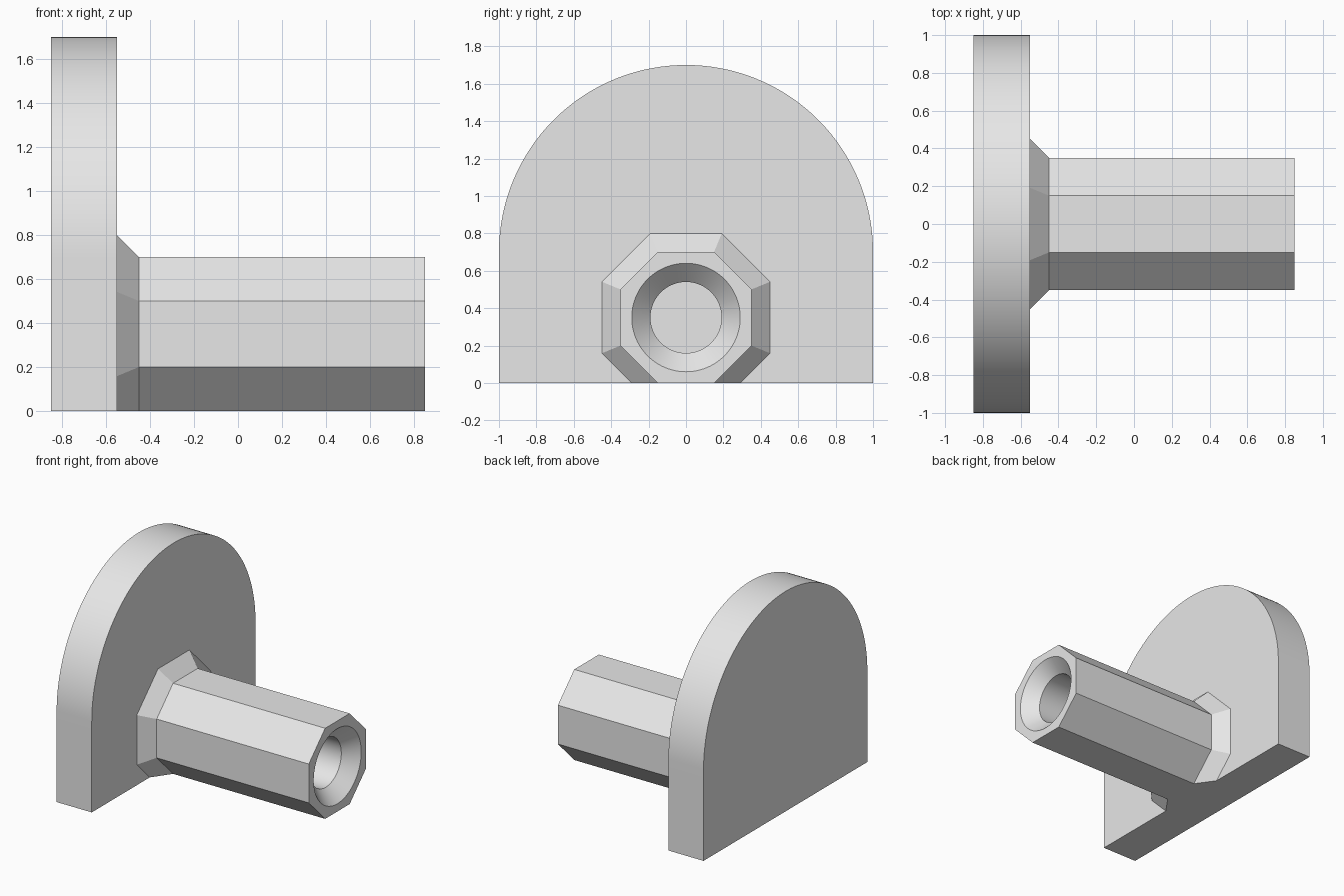
import bpy, bmesh, math

if "Cube" in bpy.data.objects:
    bpy.data.objects.remove(bpy.data.objects["Cube"])

CZ = 0.35            # height of the post axis
PLATE_X = -0.55      # front face of the plate
grey = bpy.data.materials.new("plain grey")
grey.diffuse_color = (0.8, 0.8, 0.8, 1)
grey.use_nodes = True
grey.node_tree.nodes["Principled BSDF"].inputs["Base Color"].default_value = grey.diffuse_color


def loft(name, sections):
    """Closed solid through (x, [(y, z), ...]) sections along x."""
    bm = bmesh.new()
    rings = [[bm.verts.new((x, y, z)) for y, z in pts] for x, pts in sections]
    n = len(rings[0])
    for a, b in zip(rings, rings[1:]):
        for i in range(n):
            j = (i + 1) % n
            bm.faces.new((a[i], a[j], b[j], b[i]))
    bm.faces.new(rings[0])
    bm.faces.new(rings[-1])
    bmesh.ops.recalc_face_normals(bm, faces=bm.faces)
    mesh = bpy.data.meshes.new(name)
    bm.to_mesh(mesh)
    bm.free()
    mesh.materials.append(grey)
    ob = bpy.data.objects.new(name, mesh)
    bpy.context.collection.objects.link(ob)
    return ob


def octagon(d):
    """Post section grown outward by d, with its underside kept on z = 0."""
    k = d * math.tan(math.pi / 8)
    half = [(0.15 + d * math.sqrt(2), 0), (0.35 + d, 0.2 - k),
            (0.35 + d, 0.5 + k), (0.15 + k, 0.7 + d)]
    return half + [(-y, z) for y, z in reversed(half)]


def circle(r, n=96):
    return [(r * math.cos(2 * math.pi * i / n), CZ + r * math.sin(2 * math.pi * i / n))
            for i in range(n)]


def boolean(target, tool, operation):
    mod = target.modifiers.new(operation.lower(), 'BOOLEAN')
    mod.operation, mod.solver, mod.object = operation, 'EXACT', tool
    bpy.context.view_layer.objects.active = target
    bpy.ops.object.modifier_apply(modifier=mod.name)
    bpy.data.objects.remove(tool)


# Upright plate with a round top
arch = [(math.cos(math.pi * i / 96), 0.7 + math.sin(math.pi * i / 96)) for i in range(97)]
bracket = loft("mounting_bracket",
               [(-0.85, [(1, 0)] + arch + [(-1, 0)]), (PLATE_X, [(1, 0)] + arch + [(-1, 0)])])

# Eight-sided post with a flared foot
post = loft("post", [(-0.7, octagon(0.1)), (PLATE_X, octagon(0.1)),
                     (-0.45, octagon(0)), (0.85, octagon(0))])
boolean(bracket, post, 'UNION')

# Blind bore with a countersunk mouth
bore = loft("bore_cutter", [(PLATE_X, circle(0.19)), (0.75, circle(0.19)),
                            (0.85, circle(0.29)), (0.90, circle(0.34))])
boolean(bracket, bore, 'DIFFERENCE')

# Merge flat regions, then smooth only the curved walls
bm = bmesh.new()
bm.from_mesh(bracket.data)
bmesh.ops.remove_doubles(bm, verts=bm.verts, dist=1e-5)
bmesh.ops.dissolve_limit(bm, angle_limit=math.radians(0.2), verts=bm.verts, edges=bm.edges)
bm.to_mesh(bracket.data)
bm.free()
bpy.ops.object.select_all(action='DESELECT')
bracket.select_set(True)
bpy.context.view_layer.objects.active = bracket
bpy.ops.object.shade_smooth_by_angle(angle=math.radians(20))
